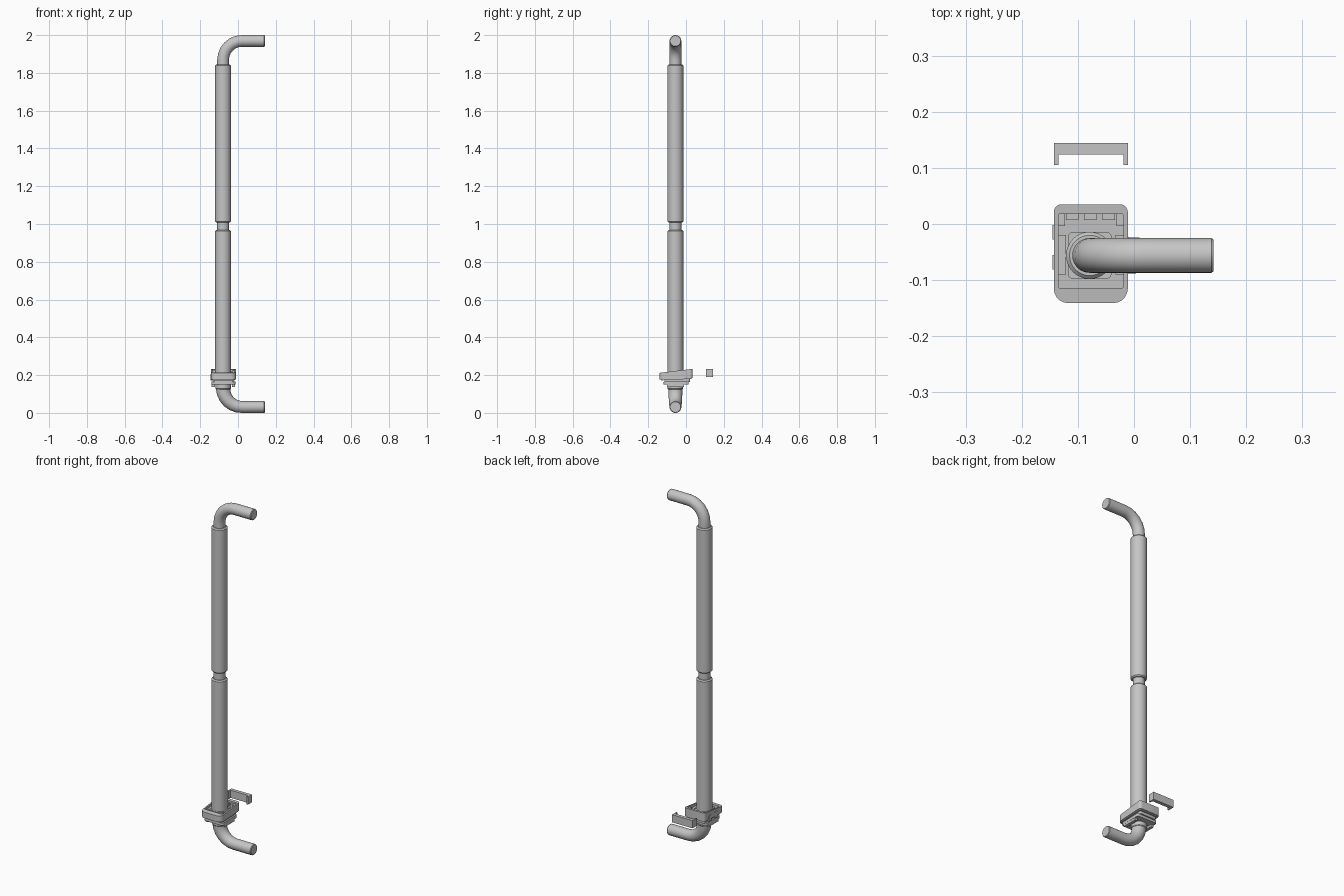
import bpy, bmesh, math
from mathutils import Vector

cube = bpy.data.objects.get("Cube")
if cube:
    bpy.data.objects.remove(cube)

CX, CY = -0.079, -0.056      # pipe axis
SIDES = 32

grey = bpy.data.materials.new("light_grey")
grey.use_nodes = True
colour = (0.56, 0.56, 0.56, 1)
grey.diffuse_color = colour
grey.node_tree.nodes["Principled BSDF"].inputs["Base Color"].default_value = colour


def finish(name, bm, smooth=True):
    bmesh.ops.recalc_face_normals(bm, faces=bm.faces)
    mesh = bpy.data.meshes.new(name)
    bm.to_mesh(mesh)
    bm.free()
    mesh.materials.append(grey)
    obj = bpy.data.objects.new(name, mesh)
    bpy.context.collection.objects.link(obj)
    if smooth:
        bpy.ops.object.select_all(action='DESELECT')
        obj.select_set(True)
        bpy.context.view_layer.objects.active = obj
        bpy.ops.object.shade_smooth_by_angle(angle=math.radians(35))
    return obj


def bridge(bm, a, b):
    n = len(a)
    for i in range(n):
        bm.faces.new((a[i], a[(i + 1) % n], b[(i + 1) % n], b[i]))


def tube(name, stations):
    """Sweep a circle along (x, z, radius, tilt) stations in the pipe's plane."""
    bm = bmesh.new()
    rings = []
    for x, z, r, tilt in stations:
        side = Vector((math.cos(tilt), 0, math.sin(tilt)))
        ring = []
        for i in range(SIDES):
            a = math.tau * i / SIDES
            ring.append(bm.verts.new(Vector((x, CY, z)) + side * r * math.cos(a)
                                     + Vector((0, r * math.sin(a), 0))))
        rings.append(ring)
    for a, b in zip(rings, rings[1:]):
        bridge(bm, a, b)
    bm.faces.new(rings[0])
    bm.faces.new(rings[-1])
    return finish(name, bm)


def lathe(name, profile):
    return tube(name, [(CX, z, r, 0) for r, z in profile])


def sleeve(name, z0, z1, r=0.042, c=0.006):
    return lathe(name, [(r - c, z0), (r, z0 + c), (r, z1 - c), (r - c, z1)])


def elbow(name, z_start, z_bend, z_end, r_start, r_end, bend=0.1, steps=6):
    """Vertical run, quarter bend, then a horizontal run towards +x."""
    up = 1 if z_end > z_bend else -1
    st = [(CX, z_start, r_start, 0)]
    for i in range(steps + 1):
        t = math.pi / 2 * i / steps
        r = r_start + (r_end - r_start) * i / steps
        st.append((CX + bend * (1 - math.cos(t)), z_bend + up * bend * math.sin(t), r, -up * t))
    tilt = -up * math.pi / 2
    st += [(0.138, z_end, r_end, tilt), (0.142, z_end, r_end - 0.003, tilt)]
    return tube(name, st)


def outline(x0, x1, y0, y1, front, back, steps=5):
    """Rounded rectangle with separate front and back corner radii."""
    pts = []
    corners = [(x1, y0, -1, 1, front, -90), (x1, y1, -1, -1, back, 0),
               (x0, y1, 1, -1, back, 90), (x0, y0, 1, 1, front, 180)]
    for x, y, sx, sy, r, start in corners:
        for i in range(steps + 1):
            a = math.radians(start + 90 * i / steps)
            pts.append((x + sx * r + r * math.cos(a), y + sy * r + r * math.sin(a)))
    return pts


def prism(name, outer, z0, z1, slope0=0, slope1=0, inner=None):
    """Plate or frame; the slopes tilt bottom and top along y about the pipe axis."""
    bm = bmesh.new()

    def loop(pts, z, slope):
        return [bm.verts.new((x, y, z + slope * (y - CY))) for x, y in pts]
    low, high = loop(outer, z0, slope0), loop(outer, z1, slope1)
    bridge(bm, low, high)
    if inner:
        ilow, ihigh = loop(inner, z0, slope0), loop(inner, z1, slope1)
        bridge(bm, ilow, ihigh)
        bridge(bm, low, ilow)
        bridge(bm, high, ihigh)
    else:
        bm.faces.new(low)
        bm.faces.new(high)
    return finish(name, bm)


def box(name, x0, x1, y0, y1, z0, z1):
    bm = bmesh.new()
    bmesh.ops.create_cube(bm, size=1)
    for v in bm.verts:
        v.co = ((x0 + x1) / 2 + v.co.x * (x1 - x0),
                (y0 + y1) / 2 + v.co.y * (y1 - y0),
                (z0 + z1) / 2 + v.co.z * (z1 - z0))
    return finish(name, bm, False)


# Pipe and sleeves
elbow("upper_elbow", 1.82, 1.869, 1.969, 0.031, 0.031)
sleeve("upper_sleeve", 1.008, 1.845)
lathe("middle_neck", [(0.031, 0.95), (0.031, 1.02)])
sleeve("lower_sleeve", 0.17, 0.968)
elbow("lower_elbow", 0.16, 0.131, 0.031, 0.038, 0.031)
lathe("lower_collar", [(0.036, 0.122), (0.041, 0.128), (0.041, 0.18)])

# Clamp housing: sloped open tray on stepped plates
X0, X1 = -0.143, -0.011
prism("housing_wall", outline(X0, X1, -0.141, 0.035, 0.026, 0.014), 0.181, 0.222, 0.05, 0.12,
      outline(X0 + 0.008, X1 - 0.008, -0.114, 0.018, 0.003, 0.003))
prism("housing_floor", outline(X0 + 0.004, X1 - 0.004, -0.13, 0.03, 0.02, 0.012),
      0.176, 0.196, 0.05, 0.05)
prism("seal_plate", outline(X0 + 0.012, X1 - 0.012, -0.115, 0.022, 0.012, 0.012),
      0.163, 0.18, 0.02, 0.05)
prism("lower_flange", outline(X0 + 0.003, X1 - 0.003, -0.118, 0.014, 0.016, 0.01),
      0.15, 0.166, 0, 0.02)
prism("grip_pad", outline(-0.118, -0.04, -0.098, -0.014, 0.01, 0.01), 0.19, 0.212)

# Latch teeth along the back wall
for i, x in enumerate((-0.11, -0.078, -0.045)):
    box(f"latch_tooth_{i + 1}", x - 0.011, x + 0.011, 0.007, 0.019, 0.19, 0.222)

# Paired guide rails, clips and feet
for side, s in (("right", -1), ("left", 1)):
    mid = (X0 + X1) / 2

    def pair(name, a, b, *rest):
        lo, hi = sorted((mid + s * a, mid + s * b))
        box(f"{side}_{name}", lo, hi, *rest)
    pair("guide_rail", 0.044, 0.058, -0.09, -0.02, 0.19, 0.208)
    pair("back_post", 0.046, 0.06, -0.004, 0.018, 0.19, 0.225)
    pair("foot", 0.045, 0.062, -0.1, -0.01, 0.137, 0.152)
for i, y in enumerate((-0.068, -0.015)):
    box(f"side_clip_{i + 1}", X0 - 0.002, X0 + 0.008, y - 0.013, y + 0.013, 0.172, 0.205)

# Detached locking bracket behind the clamp
box("bracket_bar", X0, X1, 0.124, 0.144, 0.189, 0.233)
for name, x in (("right", X0), ("left", X1 - 0.008)):
    box(f"bracket_{name}_leg", x, x + 0.008, 0.105, 0.124, 0.189, 0.233)
